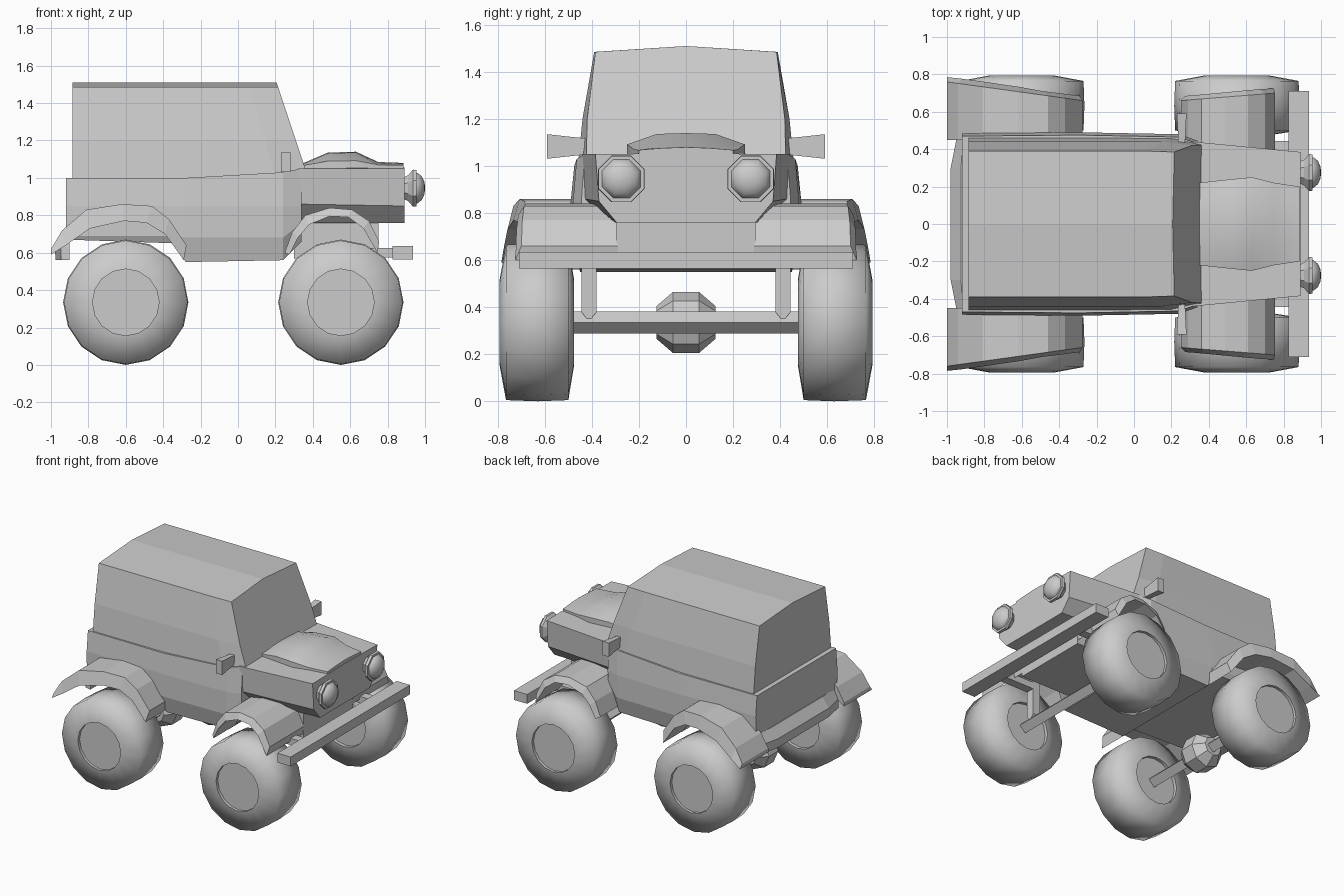
import bpy, bmesh, math
from mathutils import Vector

cube = bpy.data.objects.get("Cube")
if cube:
    bpy.data.objects.remove(cube, do_unlink=True)

grey = bpy.data.materials.new("plain_grey")
grey.use_nodes = True
grey.diffuse_color = (0.6, 0.6, 0.6, 1)
for node in grey.node_tree.nodes:
    if node.type == 'BSDF_PRINCIPLED':
        node.inputs["Base Color"].default_value = (0.6, 0.6, 0.6, 1)


def loft(name, rings, smooth=None, mirror=False):
    """Skin closed rings of points into a capped solid, optionally mirrored across y."""
    bm = bmesh.new()
    for side in ((1, -1) if mirror else (1,)):
        rows = [[bm.verts.new((x, y * side, z)) for x, y, z in ring] for ring in rings]
        n = len(rows[0])
        for a, b in zip(rows, rows[1:]):
            for i in range(n):
                j = (i + 1) % n
                bm.faces.new((a[i], a[j], b[j], b[i]))
        bm.faces.new(rows[0])
        bm.faces.new(rows[-1][::-1])
    bmesh.ops.recalc_face_normals(bm, faces=bm.faces[:])
    mesh = bpy.data.meshes.new(name)
    bm.to_mesh(mesh)
    bm.free()
    mesh.materials.append(grey)
    if smooth:
        mesh.polygons.foreach_set("use_smooth", [True] * len(mesh.polygons))
        mesh.set_sharp_from_angle(angle=math.radians(smooth))
    obj = bpy.data.objects.new(name, mesh)
    bpy.context.scene.collection.objects.link(obj)
    return obj


def section(x, half):
    """Symmetric ring at x (a number or a function of z) from (y, z) half-profile points."""
    fx = x if callable(x) else (lambda z: x)
    full = half + [(-y, z) for y, z in reversed(half) if y > 0]
    return [(fx(z), y, z) for y, z in full]


def box(name, xs, ys, zs, mirror=False):
    return loft(name, [[(x, ys[0], zs[0]), (x, ys[1], zs[0]), (x, ys[1], zs[1]), (x, ys[0], zs[1])]
                       for x in xs], mirror=mirror)


def lathe(name, centre, axis, profile, sides, turn=0, smooth=None, mirror=False):
    """Turn (radius, distance) points around the x or y axis through a centre."""
    rings = []
    for r, d in profile:
        ring = []
        for i in range(sides):
            a = 2 * math.pi * (i + turn) / sides
            u, v = r * math.cos(a), r * math.sin(a)
            off = (d, u, v) if axis == 'x' else (u, d, v)
            ring.append(tuple(Vector(centre) + Vector(off)))
        rings.append(ring)
    return loft(name, rings, smooth, mirror)


# Lower body with raised floor over the rear wheels
tub = [(-0.92, 0.47, 0.67, 0.69, 0.47, 1.0), (-0.33, 0.47, 0.65, 0.69, 0.475, 1.0),
       (-0.28, 0.45, 0.55, 0.68, 0.475, 1.0), (0.24, 0.45, 0.56, 0.68, 0.465, 1.03),
       (0.34, 0.40, 0.66, 0.76, 0.43, 1.05)]
loft("tub", [section(x, [(yb, floor), (yt + 0.013, sill), (yt + 0.015, 0.85), (yt, top), (0, top)])
             for x, yb, floor, sill, yt, top in tub])

# Cabin with raked windshield and peaked roof
cabin = [(0.462, 0.98), (0.44, 1.2), (0.39, 1.485), (0, 1.51)]
cabin_front = [(0.425, 0.98), (0.42, 1.2), (0.385, 1.485), (0, 1.51)]
loft("cabin", [section(-0.885, cabin),
               section(lambda z: 0.06 + (1.5 - z) * 0.28, cabin),
               section(lambda z: 0.21 + (1.5 - z) * 0.333, cabin_front)])

# Hood, tapering toward the grille
loft("hood", [section(0.32, [(0.32, 0.76), (0.43, 0.86), (0.44, 1.05), (0, 1.055)]),
              section(0.89, [(0.295, 0.76), (0.37, 0.85), (0.385, 1.05), (0, 1.055)])])
box("engine_bay", (0.3, 0.75), (-0.295, 0.295), (0.57, 0.78))

# Bulge on the hood
bulge = [(0.34, 0.22, 1.075), (0.48, 0.235, 1.135), (0.63, 0.25, 1.14),
         (0.75, 0.22, 1.085), (0.885, 0.2, 1.08)]
loft("hood_bulge", [section(x, [(w, 1.03), (w, 1.06 + (top - 1.06) * 0.4), (w * 0.5, top - 0.004), (0, top)])
                    for x, w, top in bulge], smooth=40)


# Fenders: arched strips with a turned-down lip
def fender(name, path, lip, y_in, y_start, y_end):
    rings = []
    x0, x1 = path[0][0], path[-1][0]
    for (x, z), (lx, lz) in zip(path, lip):
        y = y_start + (y_end - y_start) * (x - x0) / (x1 - x0)
        rings.append([(x, y_in, z), (x, y - 0.025, z), (lx, y, lz), (lx, y_in, lz)])
    loft(name, rings, mirror=True)


fender("rear_fenders",
       [(-1.0, 0.62), (-0.94, 0.72), (-0.81, 0.83), (-0.62, 0.86), (-0.46, 0.85), (-0.37, 0.78), (-0.275, 0.64)],
       [(-1.0, 0.59), (-0.92, 0.64), (-0.79, 0.73), (-0.61, 0.77), (-0.49, 0.76), (-0.39, 0.70), (-0.29, 0.56)],
       0.45, 0.785, 0.685)
fender("front_fenders",
       [(0.25, 0.60), (0.29, 0.71), (0.36, 0.80), (0.49, 0.84), (0.61, 0.83), (0.70, 0.77), (0.755, 0.66)],
       [(0.275, 0.59), (0.32, 0.68), (0.38, 0.75), (0.49, 0.795), (0.59, 0.79), (0.67, 0.73), (0.745, 0.60)],
       0.29, 0.685, 0.725)

# Wheels with recessed hubs on both faces
tyre = [(0.178, 0.50), (0.178, 0.475), (0.33, 0.50), (0.335, 0.63),
        (0.33, 0.765), (0.178, 0.793), (0.178, 0.772)]
for label, x in (("rear", -0.60), ("front", 0.55)):
    lathe(label + "_wheels", (x, 0, 0.335), 'y', tyre, 16, smooth=85, mirror=True)
    lathe(label + "_axle", (x, 0, 0.335), 'y', [(0.047, -0.51), (0.047, 0.51)], 4)
lathe("differential", (-0.60, 0, 0.335), 'y',
      [(0.07, -0.125), (0.13, -0.055), (0.13, 0.055), (0.07, 0.125)], 8)

# Struts with pointed feet on the front axle
foot = [(0.38, 0.65), (0.38, 0.38), (0.412, 0.34), (0.445, 0.38), (0.445, 0.65)]
loft("front_struts", [[(x, y, z) for y, z in foot] for x in (0.52, 0.58)], mirror=True)

# Bumpers and their mounts
box("front_bumper", (0.825, 0.935), (-0.71, 0.71), (0.565, 0.635))
box("bumper_mounts", (0.56, 0.83), (0.38, 0.445), (0.575, 0.625), mirror=True)
plan = [(0.0, 0.47), (0.6, 0.46), (1.0, 0.3)]
loft("rear_bumper", [[(-0.90 - out * t, y, z) for t, y in plan]
                     + [(-0.90 - out * t, -y, z) for t, y in reversed(plan)]
                     for out, z in ((0.025, 0.70), (0.08, 0.63), (0.075, 0.56))])

# Headlights: faceted rim with a domed lens
lathe("headlight_rims", (0, 0.275, 0.945), 'x',
      [(0.06, 0.88), (0.075, 0.91), (0.107, 0.935), (0.105, 0.955), (0.09, 0.955)], 8, turn=0.5, mirror=True)
lathe("headlight_lenses", (0, 0.275, 0.945), 'x',
      [(0.09, 0.945), (0.088, 0.96), (0.068, 0.983), (0.035, 0.997), (0.005, 1.0)], 8, turn=0.5,
      smooth=60, mirror=True)

# Side mirrors, flaring outward
loft("side_mirrors", [[(0.255 - w, y, 1.083 - h), (0.255 + w, y, 1.083 - h),
                       (0.255 + w, y, 1.083 + h), (0.255 - w, y, 1.083 + h)]
                      for y, w, h in ((0.43, 0.018, 0.035), (0.48, 0.02, 0.04), (0.59, 0.026, 0.052))],
     mirror=True)
